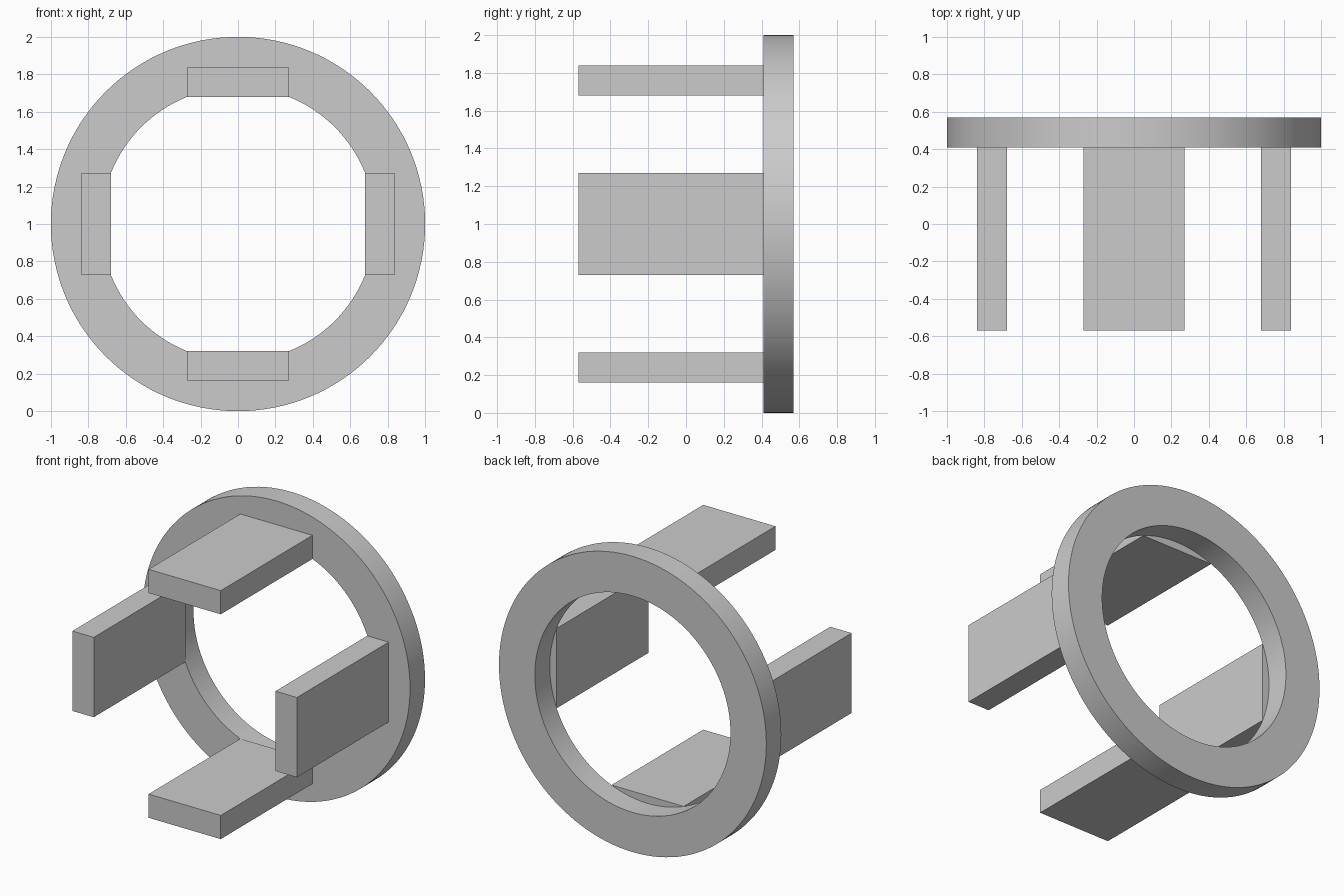
import bpy, bmesh
from math import pi, radians
from mathutils import Matrix, Vector

if "Cube" in bpy.data.objects:
    bpy.data.objects.remove(bpy.data.objects["Cube"])

CENTRE = Vector((0, 0, 1))
OUTER, INNER = 1.0, 0.732
Y_TIP, Y_FACE, Y_BACK = -0.57, 0.41, 0.57
SEGMENTS = 128


def add_object(name, bm):
    bmesh.ops.recalc_face_normals(bm, faces=bm.faces)
    mesh = bpy.data.meshes.new(name)
    bm.to_mesh(mesh)
    bm.free()
    obj = bpy.data.objects.new(name, mesh)
    bpy.context.collection.objects.link(obj)
    return obj


# Flat ring: rectangular section spun around the y axis
bm = bmesh.new()
section = [(INNER, Y_FACE), (OUTER, Y_FACE), (OUTER, Y_BACK), (INNER, Y_BACK)]
verts = [bm.verts.new((r, y, 1)) for r, y in section]
edges = [bm.edges.new((verts[i], verts[(i + 1) % 4])) for i in range(4)]
bmesh.ops.spin(bm, geom=verts + edges, cent=CENTRE, axis=(0, 1, 0),
               angle=2 * pi, steps=SEGMENTS, use_duplicate=False)
bmesh.ops.remove_doubles(bm, verts=bm.verts, dist=1e-4)
ring = add_object("ring", bm)
bpy.context.view_layer.objects.active = ring
ring.select_set(True)
bpy.ops.object.shade_smooth_by_angle(angle=radians(30))


# Four flat prongs reaching forward from the ring face
def prong(name, turn):
    length = Y_FACE - Y_TIP
    place = (Matrix.Translation(CENTRE) @ Matrix.Rotation(turn, 4, 'Y')
             @ Matrix.Translation((0, (Y_FACE + Y_TIP) / 2, 0.76))
             @ Matrix.Diagonal((0.54, length, 0.16, 1)))
    bm = bmesh.new()
    bmesh.ops.create_cube(bm, size=1, matrix=place)
    add_object(name, bm)


for i, side in enumerate(("top", "right", "bottom", "left")):
    prong(side + "_prong", i * pi / 2)
